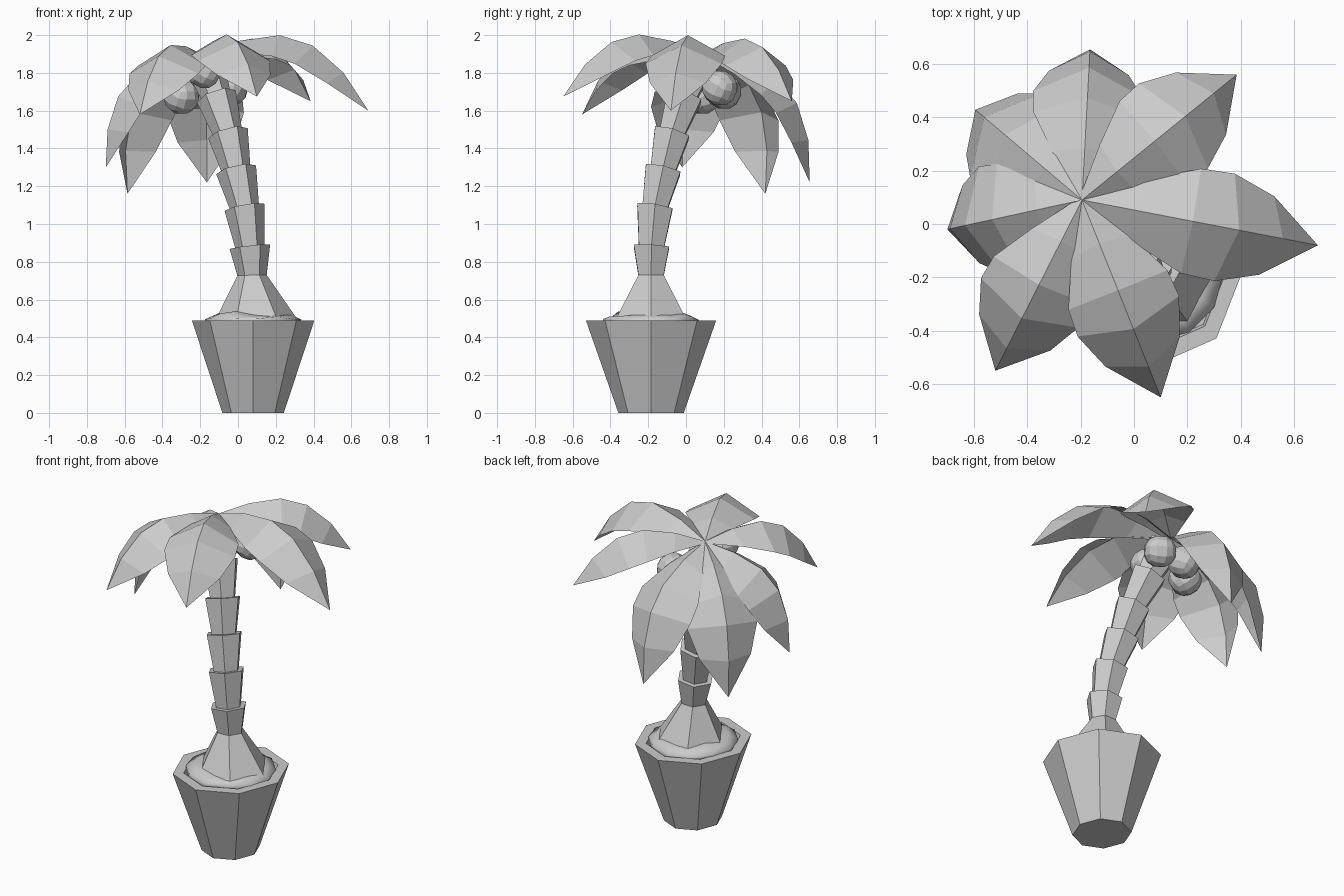
import bpy, bmesh, math, random
from mathutils import Vector, Matrix

random.seed(4)
cube = bpy.data.objects.get("Cube")
if cube:
    bpy.data.objects.remove(cube, do_unlink=True)

grey = bpy.data.materials.new("plain grey")
grey.use_nodes = True
COLOUR = (0.6, 0.6, 0.6, 1)
grey.diffuse_color = COLOUR
grey.node_tree.nodes["Principled BSDF"].inputs["Base Color"].default_value = COLOUR


def finish(name, bm, fix_normals=True):
    if fix_normals:
        bmesh.ops.recalc_face_normals(bm, faces=bm.faces[:])
    mesh = bpy.data.meshes.new(name)
    bm.to_mesh(mesh)
    bm.free()
    mesh.materials.append(grey)
    ob = bpy.data.objects.new(name, mesh)
    bpy.context.collection.objects.link(ob)
    return ob


def ring(bm, sides, centre, rx, ry, axis=(0, 0, 1), jitter=0):
    """Polygon of verts with its plane square to the axis."""
    turn = Vector((0, 0, 1)).rotation_difference(Vector(axis))
    verts = []
    for i in range(sides):
        a = math.tau * i / sides
        p = Vector((rx * math.cos(a), ry * math.sin(a), random.uniform(-jitter, jitter)))
        verts.append(bm.verts.new(Vector(centre) + turn @ p))
    return verts


def bridge(bm, a, b):
    for i in range(len(a)):
        j = (i + 1) % len(a)
        bm.faces.new((a[i], a[j], b[j], b[i]))


def loft(name, rings_of):
    """Closed solid through a list of ring arguments."""
    bm = bmesh.new()
    rings = [ring(bm, *r) for r in rings_of]
    for a, b in zip(rings, rings[1:]):
        bridge(bm, a, b)
    bm.faces.new(rings[0][::-1])
    bm.faces.new(rings[-1])
    return finish(name, bm)


# Pot: eight-sided, slightly oval, with a recessed rim
PX, PY = 0.08, -0.185
loft("pot", [(8, (PX, PY, z), r * 0.94, r)
             for z, r in ((0, 0.173), (0.49, 0.345), (0.49, 0.28), (0.45, 0.27))])

# Soil: uneven smooth mound
soil = loft("soil", [(12, (PX, PY, z), r, r, (0, 0, 1), j)
                     for z, r, j in ((0.46, 0.25, 0), (0.5, 0.255, 0.01),
                                     (0.525, 0.2, 0.015), (0.53, 0.1, 0.01))])
soil.data.shade_smooth()

# Trunk: flared foot, then stacked segments that lean along a curve
loft("trunk_foot", [(6, (0.1, PY, 0.48), 0.225, 0.225), (6, (0.075, PY, 0.73), 0.077, 0.077)])
joints = [Vector(p) for p in ((0.075, -0.185, 0.73), (0.063, -0.183, 0.88), (0.035, -0.165, 1.088),
                              (-0.01, -0.122, 1.287), (-0.053, -0.075, 1.48),
                              (-0.115, -0.01, 1.675), (-0.18, 0.06, 1.86))]
for i in range(len(joints) - 1):
    low, high = joints[i], joints[i + 1]
    axis = (joints[min(i + 2, len(joints) - 1)] - low).normalized()
    base_axis = (high - joints[max(i - 1, 0)]).normalized()
    loft(f"trunk_segment_{i + 1}", [(6, low - base_axis * 0.01, 0.076, 0.076, base_axis),
                                    (6, high, 0.108, 0.108, axis)])

# Coconuts: faceted cube-spheres under the crown
nuts = ((-0.3, 0.09, 1.675), (-0.18, -0.1, 1.81), (-0.04, 0.18, 1.72), (-0.2, 0.2, 1.7))
for i, place in enumerate(nuts):
    bm = bmesh.new()
    bmesh.ops.create_cube(bm, size=2)
    bmesh.ops.subdivide_edges(bm, edges=bm.edges[:], cuts=2, use_grid_fill=True)
    for v in bm.verts:
        v.co = v.co.normalized() * 0.095
    spin = Matrix.Rotation(0.6 + i, 4, 'Z') @ Matrix.Rotation(0.5, 4, 'X')
    bmesh.ops.transform(bm, matrix=Matrix.Translation(place) @ spin, verts=bm.verts[:])
    finish(f"coconut_{i + 1}", bm)

# Leaves: arched, folded along the midrib; each is one arc stretched to its tip
CROWN = Vector((-0.195, 0.09, 1.9))
ARC = ((0, 0, 0.015), (0.18, 0.137, 0.12), (0.39, 0.24, 0.2),
       (0.585, 0.245, 0.205), (0.8, 0.156, 0.15), (1, 0, 0))  # along, rise, half width
tips = ((0.69, -0.08, 1.6), (0.1, -0.65, 1.675), (-0.52, -0.55, 1.58), (-0.7, -0.02, 1.3),
        (-0.585, 0.42, 1.16), (-0.165, 0.655, 1.22), (0.385, 0.56, 1.65))
for i, tip in enumerate(tips):
    chord = Vector(tip) - CROWN
    side = Vector((0, 0, 1)).cross(chord).normalized()
    up = chord.cross(side).normalized()
    path = [CROWN + chord * t + up * h * chord.length for t, h, w in ARC]
    bm = bmesh.new()
    rows = []
    for k, (t, h, w) in enumerate(ARC):
        along = (path[min(k + 1, 5)] - path[max(k - 1, 0)]).normalized()
        drop = along.cross(side) * w * 0.55
        if w:
            rows.append([bm.verts.new(p) for p in
                         (path[k] + side * w - drop, path[k], path[k] - side * w - drop)])
        else:
            end = bm.verts.new(path[k])
    for a, b in zip(rows, rows[1:]):
        for s in (0, 1):
            bm.faces.new((a[s + 1], b[s + 1], b[s], a[s]))
    for s in (0, 1):
        bm.faces.new((rows[-1][s + 1], end, rows[-1][s]))
    finish(f"leaf_{i + 1}", bm, False)
